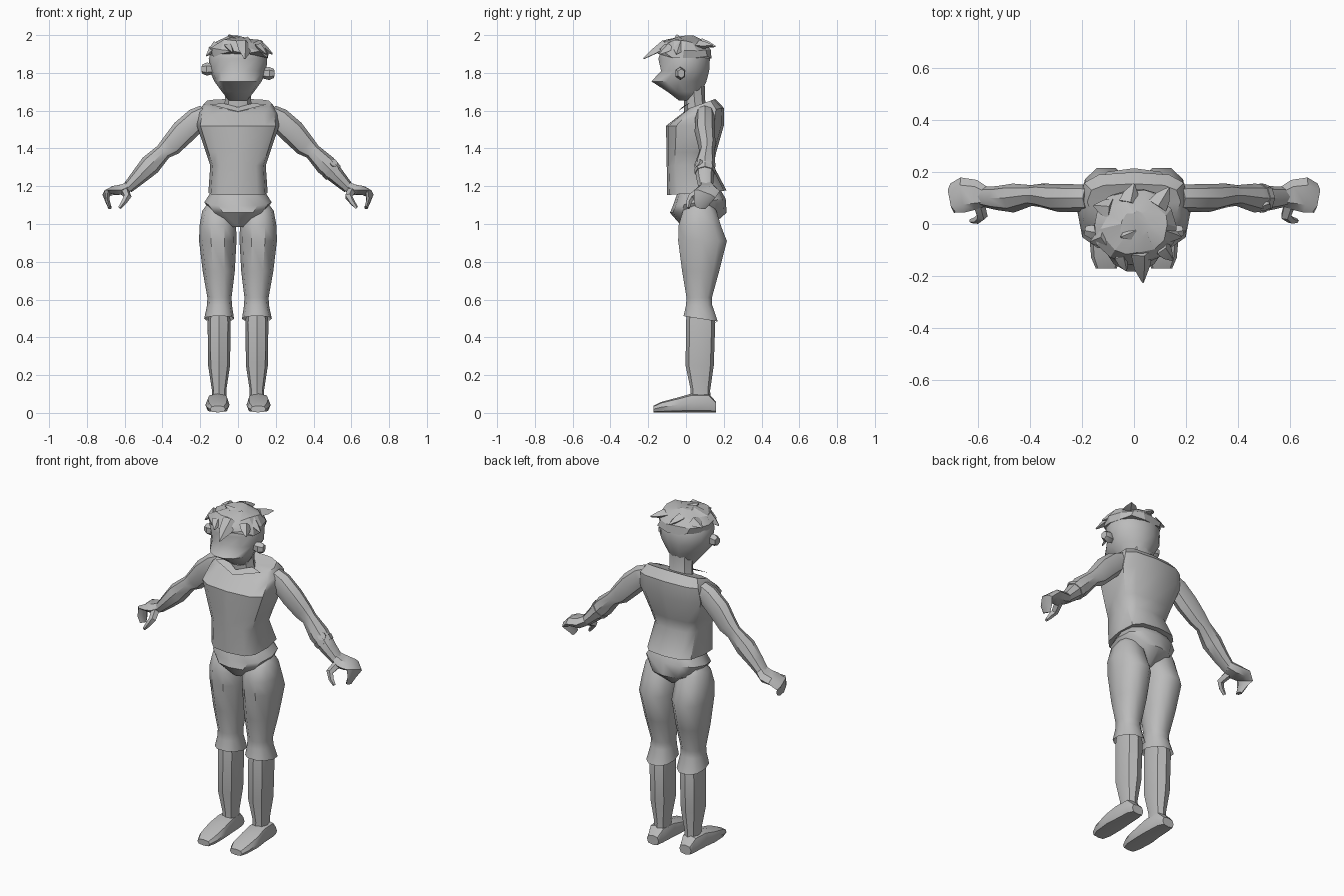
import bpy, bmesh, math, random
from mathutils import Vector as V

random.seed(4)
mat = bpy.data.materials.new("plain grey")
mat.diffuse_color = (0.5, 0.5, 0.5, 1)


def finish(name, bm, angle=40):
    bmesh.ops.recalc_face_normals(bm, faces=bm.faces)
    me = bpy.data.meshes.new(name)
    bm.to_mesh(me)
    bm.free()
    me.materials.append(mat)
    ob = bpy.data.objects.new(name, me)
    bpy.context.collection.objects.link(ob)
    bpy.ops.object.select_all(action='DESELECT')
    ob.select_set(True)
    bpy.context.view_layer.objects.active = ob
    bpy.ops.object.shade_smooth_by_angle(angle=math.radians(angle))
    return ob


def ring(c, u, v, n, p=2.0):
    """Superellipse loop of n points, half axes u and v."""
    out = []
    for i in range(n):
        a = 2 * math.pi * i / n
        co, si = math.cos(a), math.sin(a)
        x = math.copysign(abs(co) ** (2 / p), co) if abs(co) > 1e-6 else 0
        y = math.copysign(abs(si) ** (2 / p), si) if abs(si) > 1e-6 else 0
        out.append(V(c) + V(u) * x + V(v) * y)
    return out


def loft(name, rings, angle=40, caps=(True, True)):
    bm = bmesh.new()
    loops = [[bm.verts.new(q) for q in r] for r in rings]
    n = len(loops[0])
    for a, b in zip(loops, loops[1:]):
        for i in range(n):
            j = (i + 1) % n
            bm.faces.new((a[i], a[j], b[j], b[i]))
    if caps[0]:
        bm.faces.new(loops[0])
    if caps[1]:
        bm.faces.new(loops[-1])
    return finish(name, bm, angle)


def stack(name, rows, n=12, p=2.0, cx=0, **kw):
    """Horizontal sections: z, half width, front y, back y, back tilt, x shift."""
    rs = []
    for z, rx, yf, yb, tilt, dx in rows:
        rs.append(ring((cx + dx, (yf + yb) / 2, z), (rx, 0, 0),
                       (0, (yb - yf) / 2, tilt), n, p))
    return loft(name, rs, **kw)


def tube(name, rows, n=8, p=2.0, ref=(0, 1, 0), **kw):
    """Sections along a path: centre, half width, half thickness."""
    pts = [V(r[0]) for r in rows]
    rs = []
    for i, (c, w, h) in enumerate(rows):
        t = (pts[min(i + 1, len(pts) - 1)] - pts[max(i - 1, 0)]).normalized()
        side = (V(ref) - t * V(ref).dot(t)).normalized()
        rs.append(ring(c, side * w, t.cross(side) * h, n, p))
    return loft(name, rs, **kw)


def spike(name, base, tip, w, h):
    tube(name, [(base, w, h), (V(base).lerp(V(tip), 0.5), w * .7, h * .75),
                (tip, .004, .004)], n=4, ref=(0.3, 0.2, 1), angle=25)


# torso shirt, with flat sloping shoulders
stack("shirt", [
    (1.165, .157, -.10, .215, .012, 0),
    (1.31, .147, -.102, .145, 0, 0),
    (1.38, .17, -.104, .16, 0, 0),
    (1.52, .218, -.105, .20, 0, 0),
    (1.595, .21, -.035, .20, .02, 0),
    (1.637, .18, .015, .155, .025, 0),
    (1.63, .08, .02, .13, .02, 0)], p=3.2)
# neck
stack("neck", [(1.59, .08, -.01, .12, 0, 0), (1.65, .07, -.01, .10, .01, 0),
               (1.73, .07, -.02, .10, 0, 0)], n=8)
# collar folded over the neckline with a low point in front
bm = bmesh.new()
vs = [bm.verts.new(q) for q in ((-.15, .0, 1.632), (0, -.045, 1.595), (.15, .0, 1.632),
                                (.08, .02, 1.64), (0, -.02, 1.618), (-.08, .02, 1.64))]
bm.faces.new((vs[0], vs[1], vs[4], vs[5]))
bm.faces.new((vs[1], vs[2], vs[3], vs[4]))
finish("collar", bm)
# hips
stack("hips", [
    (1.175, .14, -.045, .18, .01, 0),
    (1.115, .178, -.07, .21, .02, 0),
    (1.06, .14, -.085, .215, 0, 0),
    (.985, .04, -.02, .13, 0, 0)], p=2.5)

# head
stack("head", [
    (1.655, .05, -.04, .06, 0, 0),
    (1.70, .085, -.10, .085, 0, 0),
    (1.755, .125, -.187, .112, 0, 0),
    (1.81, .15, -.135, .126, 0, 0),
    (1.875, .155, -.15, .13, 0, 0),
    (1.93, .135, -.13, .11, 0, 0),
    (1.97, .08, -.07, .06, 0, 0)], n=14, angle=50)
# hair cap with an uneven surface
rows = [(1.885, .158, -.155, .138), (1.93, .158, -.155, .135),
        (1.97, .125, -.12, .10), (1.992, .06, -.06, .045)]
rs = []
for z, rx, yf, yb in rows:
    r = ring((.005, (yf + yb) / 2, z), (rx, 0, 0), (0, (yb - yf) / 2, 0), 14)
    for q in r:
        front = .025 if q.y < -.08 and z < 1.9 else 0
        q += V((random.uniform(-.01, .01), random.uniform(-.01, .01),
                random.uniform(-.014, .007) + front))
    rs.append(r)
loft("hair", rs, angle=20)
# hair tufts
for base, tip, w, h in [
        ((.03, -.11, 1.955), (.035, -.225, 1.875), .025, .045),
        ((-.05, -.12, 1.94), (-.03, -.18, 1.91), .02, .03),
        ((-.11, -.05, 1.95), (-.168, -.07, 1.89), .025, .04),
        ((.11, -.03, 1.95), (.182, -.05, 1.90), .025, .04),
        ((.11, -.09, 1.94), (.15, -.14, 1.90), .02, .035),
        ((-.09, .06, 1.95), (-.155, .07, 1.93), .025, .04),
        ((.09, .07, 1.95), (.135, .14, 1.945), .025, .04),
        ((-.02, .08, 1.96), (.0, .155, 1.94), .025, .04),
        ((.0, -.03, 1.97), (-.05, -.05, 2.0), .02, .03)]:
    spike("hair_tuft", base, tip, w, h)
# ears
for s, z in ((-1, 1.82), (1, 1.797)):
    tube("ear", [((s * .13, -.03, z), .026, .02), ((s * .165, -.03, z), .035, .03),
                 ((s * .19, -.025, z), .024, .02)], n=6, ref=(0, 0, 1))

for s in (-1, 1):
    # thigh with flared open cuff below the knee
    stack("trouser_leg", [
        (1.10, .05, .02, .14, 0, s * .01),
        (1.07, .082, -.02, .165, 0, 0),
        (.99, .097, -.045, .19, 0, 0),
        (.91, .099, -.047, .222, 0, 0),
        (.75, .085, -.025, .18, 0, -s * .005),
        (.61, .064, .0, .14, 0, -s * .009),
        (.57, .066, -.003, .142, 0, -s * .009),
        (.498, .079, -.017, .172, -.015, -s * .007)],
        n=10, p=2.3, cx=s * .107, caps=(True, False))
    # shin
    stack("shin", [
        (.58, .05, .01, .13, 0, 0), (.48, .061, .0, .155, 0, 0),
        (.25, .058, -.002, .147, 0, 0), (.12, .038, .025, .128, 0, 0),
        (.06, .04, .02, .13, 0, 0)], n=8, p=2.5, cx=s * .1)
    # shoe, sections from toe to heel
    loft("shoe", [ring((s * (.107 + dx), y, (zt + .005) / 2), (w, 0, 0),
                       (0, 0, (zt - .005) / 2 + .0025), 8, 3)
                  for y, w, zt, dx in [(-.172, .04, .035, 0), (-.13, .058, .056, 0),
                                       (-.04, .064, .08, .002), (.03, .058, .1, 0),
                                       (.12, .052, .1, 0), (.16, .038, .055, 0)]])
    # arm
    tube("arm", [
        ((s * .17, .10, 1.585), .05, .05),
        ((s * .215, .10, 1.555), .053, .064),
        ((s * .29, .10, 1.487), .054, .067),
        ((s * .355, .11, 1.415), .046, .058),
        ((s * .395, .11, 1.383), .04, .044),
        ((s * .465, .10, 1.312), .056, .056),
        ((s * .53, .10, 1.245), .046, .042),
        ((s * .585, .105, 1.19), .038, .03)], n=8)
    # hand with fingers curled down
    tube("hand", [
        ((s * .57, .105, 1.202), .038, .03),
        ((s * .61, .112, 1.182), .058, .032),
        ((s * .66, .112, 1.178), .068, .026),
        ((s * .698, .10, 1.16), .06, .018),
        ((s * .69, .085, 1.12), .045, .013),
        ((s * .678, .075, 1.085), .028, .01)], n=6, p=2.4)
    # thumb
    tube("thumb", [
        ((s * .60, .08, 1.175), .024, .025),
        ((s * .585, .03, 1.145), .021, .02),
        ((s * .605, .015, 1.115), .015, .015),
        ((s * .628, .012, 1.085), .009, .009)], n=5, ref=(1, 0, 0))

# wrist band and dial on one forearm
d = V((.065, 0, -.067)).normalized()
c = V((.497, .10, 1.279))
tube("wrist_band", [(c - d * .014, .057, .055), (c + d * .014, .054, .052)], n=8)
out = V((.35, -.8, .45)).normalized()
dial = V((.502, .075, 1.318))
tube("wrist_dial", [(dial - out * .02, .022, .022), (dial + out * .015, .022, .022)],
     n=10, ref=(1, 0, 0))
